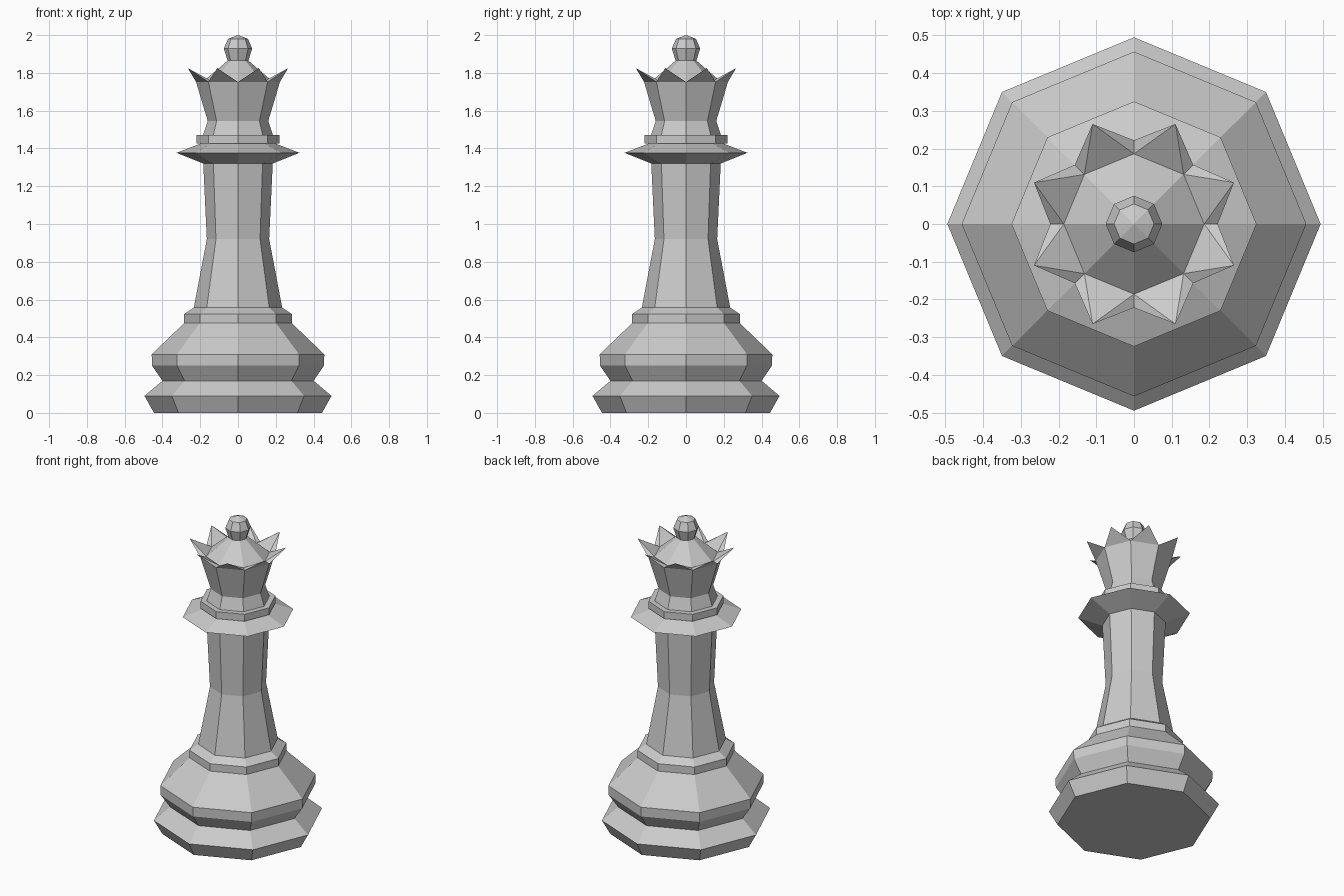
import bpy, bmesh
from math import sin, cos, pi

if "Cube" in bpy.data.objects:
    bpy.data.objects.remove(bpy.data.objects["Cube"])

SIDES = 8


def ring(bm, r, z, turn=0.0):
    return [bm.verts.new((r * cos(2 * pi * (i + turn) / SIDES),
                          r * sin(2 * pi * (i + turn) / SIDES), z)) for i in range(SIDES)]


def bridge(bm, a, b):
    for i in range(SIDES):
        j = (i + 1) % SIDES
        bm.faces.new((a[i], a[j], b[j], b[i]))


def finish(bm, name):
    bmesh.ops.recalc_face_normals(bm, faces=bm.faces[:])
    mesh = bpy.data.meshes.new(name)
    bm.to_mesh(mesh)
    bm.free()
    bpy.context.collection.objects.link(bpy.data.objects.new(name, mesh))


def lathe(name, profile):
    """Closed eight-sided turning from (radius, height) pairs."""
    bm = bmesh.new()
    rings = [ring(bm, r, z) for r, z in profile]
    for a, b in zip(rings, rings[1:]):
        bridge(bm, a, b)
    bm.faces.new(rings[0])
    bm.faces.new(rings[-1])
    finish(bm, name)


# Stepped foot, column and collar
lathe("body", [
    (0.445, 0), (0.495, 0.09), (0.40, 0.17), (0.455, 0.25), (0.457, 0.31),
    (0.285, 0.475), (0.285, 0.523), (0.234, 0.557), (0.165, 0.92),
    (0.184, 1.32), (0.325, 1.377), (0.20, 1.425), (0.22, 1.425),
    (0.22, 1.47), (0.185, 1.47), (0.16, 1.545)])

# Flared crown: a point over each side, with a dome inside
bm = bmesh.new()
neck = ring(bm, 0.16, 1.545)
outer = ring(bm, 0.222, 1.752)
inner = ring(bm, 0.186, 1.752)
tips = ring(bm, 0.287, 1.825, 0.5)
dome_top = ring(bm, 0.055, 1.865)
bridge(bm, neck, outer)
bridge(bm, inner, dome_top)
for i in range(SIDES):
    j = (i + 1) % SIDES
    bm.faces.new((outer[i], outer[j], tips[i]))
    bm.faces.new((inner[j], inner[i], tips[i]))
    bm.faces.new((outer[j], inner[j], tips[i]))
    bm.faces.new((inner[i], outer[i], tips[i]))
bm.faces.new(neck)
bm.faces.new(dome_top)
finish(bm, "crown")

# Faceted bead on top
lathe("finial", [(0.055, 1.865), (0.075, 1.928), (0.053, 1.98), (0.001, 2.0)])
